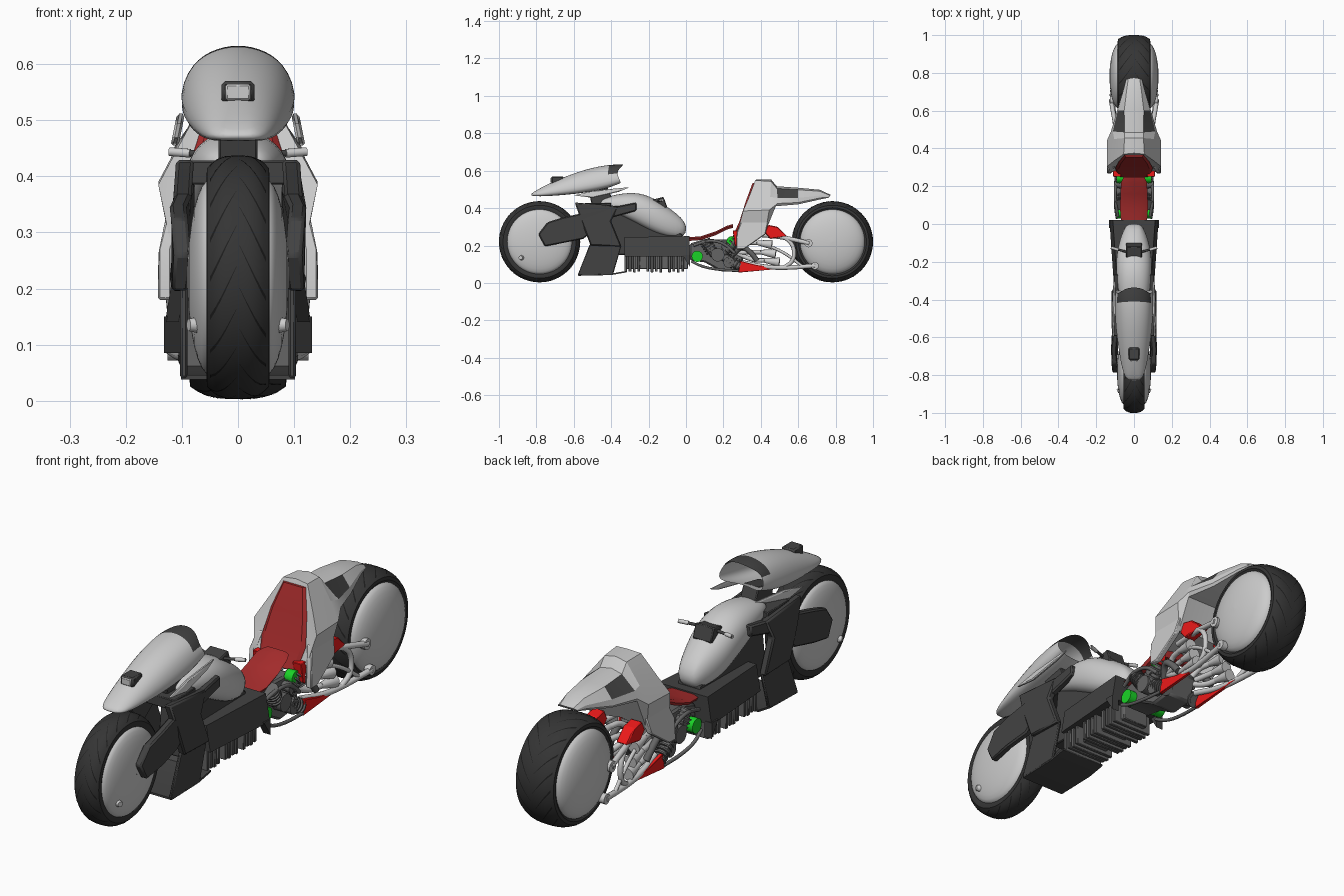
import bpy, bmesh, math
from mathutils import Vector

def material(name, r, g, b):
    m = bpy.data.materials.new(name)
    m.diffuse_color = (r, g, b, 1)
    return m

TYRE = material("rubber", .035, .035, .035)
BLACK = material("groove", .012, .012, .012)
DARK = material("dark", .055, .055, .055)
STEEL = material("engine_steel", .13, .13, .13)
RED = material("red", .85, .01, .01)
SEAT = material("seat_red", .38, .025, .025)
GREEN = material("green", .01, .65, .02)
GREY = material("grey", .62, .62, .62)

def add(name, bm, mats=(), mirror=False, sub=0, smooth=30):
    bmesh.ops.recalc_face_normals(bm, faces=bm.faces)
    me = bpy.data.meshes.new(name)
    bm.to_mesh(me)
    bm.free()
    for m in mats:
        me.materials.append(m)
    if smooth:
        me.shade_smooth()
        if not sub:
            me.set_sharp_from_angle(angle=math.radians(smooth))
    ob = bpy.data.objects.new(name, me)
    bpy.context.collection.objects.link(ob)
    if mirror:
        ob.modifiers.new("mirror", 'MIRROR')
    if sub:
        s = ob.modifiers.new("subsurf", 'SUBSURF')
        s.levels = s.render_levels = sub
    return ob

def grid(name, rows, mats=(), closed=False, wrap=False, caps=2, dark=(), **kw):
    """Skin rows of points; closed joins each row's ends, wrap joins last row to first."""
    bm = bmesh.new()
    v = [[bm.verts.new(p) for p in r] for r in rows]
    n, k = len(v), len(v[0])
    for i in range(n if wrap else n - 1):
        for j in range(k if closed else k - 1):
            a, b, jj = v[i], v[(i + 1) % n], (j + 1) % k
            f = bm.faces.new((a[j], a[jj], b[jj], b[j]))
            f.material_index = 1 if (i, j) in dark else 0
    if not wrap:
        for r in (v[0], v[-1])[:caps]:
            bm.faces.new(r)
    return add(name, bm, mats, **kw)

def prism(name, pts, x0, x1, mat, mirror=True, bevel=.004, lean=lambda y, z: 0):
    rows = [[(x + lean(y, z), y, z) for y, z in pts] for x in (x0, x1)]
    ob = grid(name, rows, (mat,), closed=True, mirror=mirror)
    if bevel:
        ob.modifiers.new("bevel", 'BEVEL').width = bevel
    return ob

def box(name, y0, y1, z0, z1, x0, x1, mat, mirror=True, bevel=.003):
    return prism(name, [(y0, z0), (y1, z0), (y1, z1), (y0, z1)], x0, x1, mat, mirror, bevel)

def tube(name, pts, r, mat, mirror=True, smooth_path=True, sides=10, r2=None):
    p = [Vector(q) for q in pts]
    for _ in range(2 if smooth_path and len(p) > 2 else 0):
        p = [p[0]] + [q for a, b in zip(p, p[1:]) for q in (a.lerp(b, .25), a.lerp(b, .75))] + [p[-1]]
    rows, q, last = [], None, None
    for i, c in enumerate(p):
        t = (p[min(i + 1, len(p) - 1)] - p[max(i - 1, 0)]).normalized()
        q = Vector((0, 0, 1)).rotation_difference(t) if q is None else last.rotation_difference(t) @ q
        last = t
        rad = r + ((r if r2 is None else r2) - r) * i / (len(p) - 1)
        rows.append([c + q @ Vector((rad * math.cos(a), rad * math.sin(a), 0))
                     for a in (2 * math.pi * s / sides for s in range(sides))])
    return grid(name, rows, (mat,), closed=True, mirror=mirror, smooth=40)

# Wheels: tyre, domed disc covers and slanted tread grooves
def wheel(tag, cy, cz, R, w, bulge):
    def at(x, r, a):
        return (x, cy + r * math.cos(a), cz + r * math.sin(a))
    def rad(x):
        return R - .022 * abs(x / w) ** 3
    N = 64
    ang = [2 * math.pi * i / N for i in range(N)]
    prof = [(w * .9, .166), (w * 1.02, .182)] + [(w * s / 6, rad(w * s / 6)) for s in range(6, -7, -1)]
    prof += [(-w * 1.02, .182), (-w * .9, .166)]
    grid(tag + "_tyre", [[at(x, r, a) for x, r in prof] for a in ang], (TYRE,), closed=True, wrap=True)
    dome = [(.174 * math.sin(t * math.pi / 16), math.cos(t * math.pi / 16)) for t in range(9)]
    grid(tag + "_disc", [[at(w * .9 + (bulge - w * .9) * h, max(r, .001), a) for r, h in dome] for a in ang],
         (GREY,), wrap=True, mirror=True)
    bm = bmesh.new()
    for i in range(18):
        for sgn in (1, -1):
            a0 = 2 * math.pi * (i + .25 * sgn) / 18
            prev = None
            for s in range(6):
                x, a, h = w * (.05 + .17 * s), a0 + .09 * s, .003 + .004 * s
                cur = [bm.verts.new(at(sgn * x, rad(x) + .001, a + d)) for d in (-h, h)]
                if prev:
                    bm.faces.new((prev[0], prev[1], cur[1], cur[0]))
                prev = cur
    add(tag + "_tread_grooves", bm, (BLACK,), smooth=0)

wheel("front", -.783, .220, .217, .055, .09)
wheel("rear", .783, .220, .217, .085, .13)
tube("front_disc_nub", [(.06, -.875, .135), (.088, -.885, .135)], .017, GREY, sides=14, r2=.011)

# Front cowl, hollow at the back, with dark rear trim
cowl = [
    [(0, -.845, .474), (.025, -.845, .474), (.05, -.84, .468), (.055, -.82, .46), (0, -.82, .46)],
    [(0, -.70, .55), (.036, -.70, .545), (.074, -.69, .52), (.088, -.68, .462), (0, -.68, .47)],
    [(0, -.53, .615), (.048, -.53, .605), (.092, -.53, .57), (.112, -.53, .475), (0, -.53, .487)],
    [(0, -.40, .638), (.052, -.40, .627), (.094, -.40, .595), (.116, -.42, .495), (0, -.42, .512)],
    [(0, -.335, .636), (.05, -.34, .624), (.09, -.38, .59), (.112, -.335, .525), (0, -.38, .535)]]
grid("front_cowl", cowl, (GREY, DARK), caps=1, dark={(3, 0), (3, 1)}, mirror=True, sub=2)
box("headlight_frame", -.72, -.655, .53, .57, -.029, .029, DARK, False, .006)
box("headlight_lens", -.724, -.71, .536, .564, -.022, .022, GREY, False)
prism("side_blade", [(-.60, .468), (-.48, .495), (-.30, .512), (-.36, .487), (-.50, .455)], .1, .114, GREY,
      lean=lambda y, z: (.485 - z) * .2)

# Steering neck, fork panels and front arms
prism("steering_neck", [(-.50, .40), (-.52, .49), (-.42, .51), (-.38, .42)], -.035, .035, DARK, False)
box("fork_bridge", -.54, -.40, .385, .428, -.09, .09, DARK, False)
prism("upper_fork_panel", [(-.595, .43), (-.36, .41), (-.40, .33), (-.345, .195), (-.51, .20), (-.56, .33)],
      .086, .118, DARK, bevel=.006, lean=lambda y, z: -.07 * max(z - .32, 0))
prism("lower_fork_panel", [(-.515, .205), (-.345, .20), (-.39, .045), (-.58, .04)], .09, .103, DARK)
prism("belly_plate", [(-.575, .038), (-.40, .042), (-.32, .056), (-.32, .064), (-.40, .05), (-.575, .046)],
      -.102, .102, DARK, False, 0)
prism("front_arm", [(-.79, .26), (-.74, .325), (-.66, .35), (-.52, .38), (-.265, .43), (-.265, .385),
                    (-.41, .345), (-.55, .235), (-.66, .213), (-.755, .195)], .092, .122, DARK, bevel=.006,
      lean=lambda y, z: -min(.014, .7 * (y + .68) ** 2))

# Tank with dash and handlebar
tank = [
    [(0, -.47, .45), (.045, -.47, .445), (.06, -.47, .425), (.045, -.46, .40), (0, -.46, .40)],
    [(0, -.34, .487), (.06, -.34, .475), (.095, -.34, .43), (.085, -.33, .355), (0, -.33, .355)],
    [(0, -.22, .487), (.065, -.22, .47), (.105, -.21, .41), (.09, -.21, .29), (0, -.21, .28)],
    [(0, -.11, .42), (.055, -.11, .405), (.092, -.11, .35), (.08, -.11, .245), (0, -.11, .24)],
    [(0, .01, .33), (.03, .01, .325), (.045, .01, .29), (.04, 0, .235), (0, 0, .235)]]
grid("tank", tank, (GREY,), mirror=True, sub=2)
prism("dash", [(-.18, .445), (-.12, .46), (-.10, .405), (-.13, .39)], -.042, .042, DARK, False)
tube("handlebar", [(.03, -.15, .437), (.122, -.125, .444)], .006, DARK)
tube("handle_grip", [(.085, -.136, .441), (.122, -.125, .444)], .008, GREY)

# Lower body and cooling ribs
prism("inner_frame", [(-.42, .40), (-.2, .34), (-.02, .26), (0, .15), (-.45, .15)], -.05, .05, DARK, False)
grid("lower_body", [
    [(0, -.33, .245), (.088, -.33, .245), (.106, -.33, .14), (0, -.33, .14)],
    [(0, .02, .25), (.112, .02, .25), (.13, .02, .14), (0, .02, .14)]], (DARK,), mirror=True)
box("rib_core", -.32, .01, .075, .15, -.06, .06, STEEL, False)
for i in range(15):
    if i % 5 != 4:
        y = -.33 + i * .0235
        box("cooling_rib", y, y + .014, .056 + .004 * (i % 2), .15, -.092, .092, STEEL, False, .002)
prism("side_skirt", [(-.02, .15), (.022, .15), (.022, .085)], .1, .132, DARK, bevel=0)

# Seat and backrest
seat = [(-.07, .04, .232), (-.02, .066, .236), (.08, .074, .243), (.16, .072, .27), (.22, .068, .30), (.25, .055, .308)]
grid("seat", [[(0, y, z + .006), (w * .7, y, z + .006), (w, y, z - .002), (w * .9, y, z - .014), (0, y, z - .014)]
              for y, w, z in seat], (SEAT,), mirror=True, smooth=40)
back = [(.252, .245, .085), (.29, .33, .1), (.325, .44, .08), (.36, .535, .05)]
grid("backrest", [[(0, y - .004, z), (w * .85, y - .004, z), (w, y + .006, z), (0, y + .03, z)]
                  for y, z, w in back], (SEAT,), mirror=True, smooth=20)

# Rear fairing with side windows and lower flanks
fairing = [
    [(0, .368, .54), (.05, .366, .535), (.078, .335, .44), (.098, .305, .33), (.085, .275, .27), (0, .28, .27)],
    [(0, .375, .553), (.055, .37, .548), (.105, .335, .455), (.142, .305, .385), (.118, .275, .27), (0, .28, .27)],
    [(0, .455, .553), (.05, .455, .543), (.105, .45, .46), (.142, .445, .39), (.12, .425, .275), (0, .42, .29)],
    [(0, .485, .517), (.05, .485, .505), (.112, .49, .455), (.122, .49, .425), (.115, .48, .41), (0, .48, .41)],
    [(0, .61, .508), (.052, .60, .498), (.085, .60, .455), (.09, .60, .43), (.082, .60, .42), (0, .60, .42)],
    [(0, .715, .498), (.038, .715, .49), (.052, .72, .467), (.054, .72, .455), (.05, .72, .447), (0, .72, .447)],
    [(0, .775, .47), (.03, .77, .468), (.042, .765, .463), (.042, .765, .458), (.038, .76, .455), (0, .76, .455)]]
grid("rear_fairing", fairing, (GREY, DARK), dark={(3, 1)}, mirror=True, smooth=20)
prism("rear_flank", [(.30, .34), (.272, .27), (.268, .18), (.31, .18), (.425, .26), (.44, .33)], .118, .143, GREY,
      lean=lambda y, z: -.25 * max(z - .27, 0))
prism("red_rear_panel", [(.44, .31), (.49, .30), (.54, .25), (.45, .235), (.42, .27)], .06, .11, RED)
prism("red_lower_fin", [(.29, .118), (.38, .095), (.53, .078), (.28, .055)], .085, .1, RED, bevel=.002)
prism("red_side_strip", [(.25, .28), (.285, .28), (.28, .19), (.262, .2)], .07, .11, RED, bevel=.002)

# Engine: crankcase, finned cylinders, covers and green caps
prism("crankcase", [(.02, .21), (.10, .235), (.26, .23), (.32, .16), (.28, .07), (.19, .06), (.10, .11), (.02, .12)],
      -.06, .06, STEEL, False, .008)
for y0, z0, y1, z1 in ((.15, .15, .10, .225), (.19, .15, .27, .225), (.20, .14, .29, .085)):
    a, b = Vector((.066, y0, z0)), Vector((.075, y1, z1))
    tube("engine_cylinder", [a, b], .022, STEEL)
    for k in range(5):
        c = a.lerp(b, .25 + .17 * k)
        tube("cylinder_fin", [c, c + (b - a).normalized() * .006], .032, STEEL, sides=14)
for x, y, z, r in ((.09, .17, .15, .036), (.088, .23, .11, .03), (.085, .13, .19, .022), (.09, .21, .195, .02)):
    tube("engine_cover", [(.05, y, z), (x, y, z), (x + .008, y, z)], r, STEEL, smooth_path=False, sides=16)
for y, z, r in ((.06, .142, .03), (.245, .222, .028)):
    tube("green_cap", [(.055, y, z), (.092, y, z)], r, GREEN, sides=16)
tube("engine_guard", [(.09, .03, .115), (.10, .09, .085), (.10, .18, .07), (.095, .28, .065)], .007, STEEL)
tube("coolant_pipe", [(.085, .04, .2), (.1, .12, .23), (.098, .2, .215), (.095, .26, .16)], .008, STEEL)
tube("intake_pipe", [(.05, .25, .15), (.09, .30, .20), (.09, .35, .16), (.085, .38, .12)], .014, STEEL)

# Exhausts and rear wheel frame
for z, y in ((.215, .36), (.165, .38), (.12, .40)):
    tube("exhaust_pipe", [(.05, .27, .16), (.07, y - .04, z), (.08, y + .02, z)], .012, GREY)
    tube("exhaust_bell", [(.08, y + .02, z), (.085, y + .10, z - .01)], .012, GREY, sides=14, r2=.026)
tube("upper_swingarm", [(.07, .36, .26), (.09, .48, .25), (.105, .56, .235), (.122, .66, .212)], .012, GREY)
tube("lower_swingarm", [(.07, .30, .11), (.09, .42, .085), (.1, .53, .08), (.118, .69, .092)], .012, GREY)
tube("swingarm_brace", [(.095, .50, .26), (.108, .575, .21), (.108, .58, .12), (.098, .52, .08)], .011, GREY)
tube("swingarm_link", [(.085, .44, .20), (.1, .53, .16), (.112, .62, .09)], .008, GREY)
tube("upper_axle_knob", [(.1, .655, .212), (.128, .655, .212)], .022, GREY, sides=14)
tube("lower_axle_knob", [(.1, .69, .092), (.126, .69, .092)], .02, GREY, sides=14)
